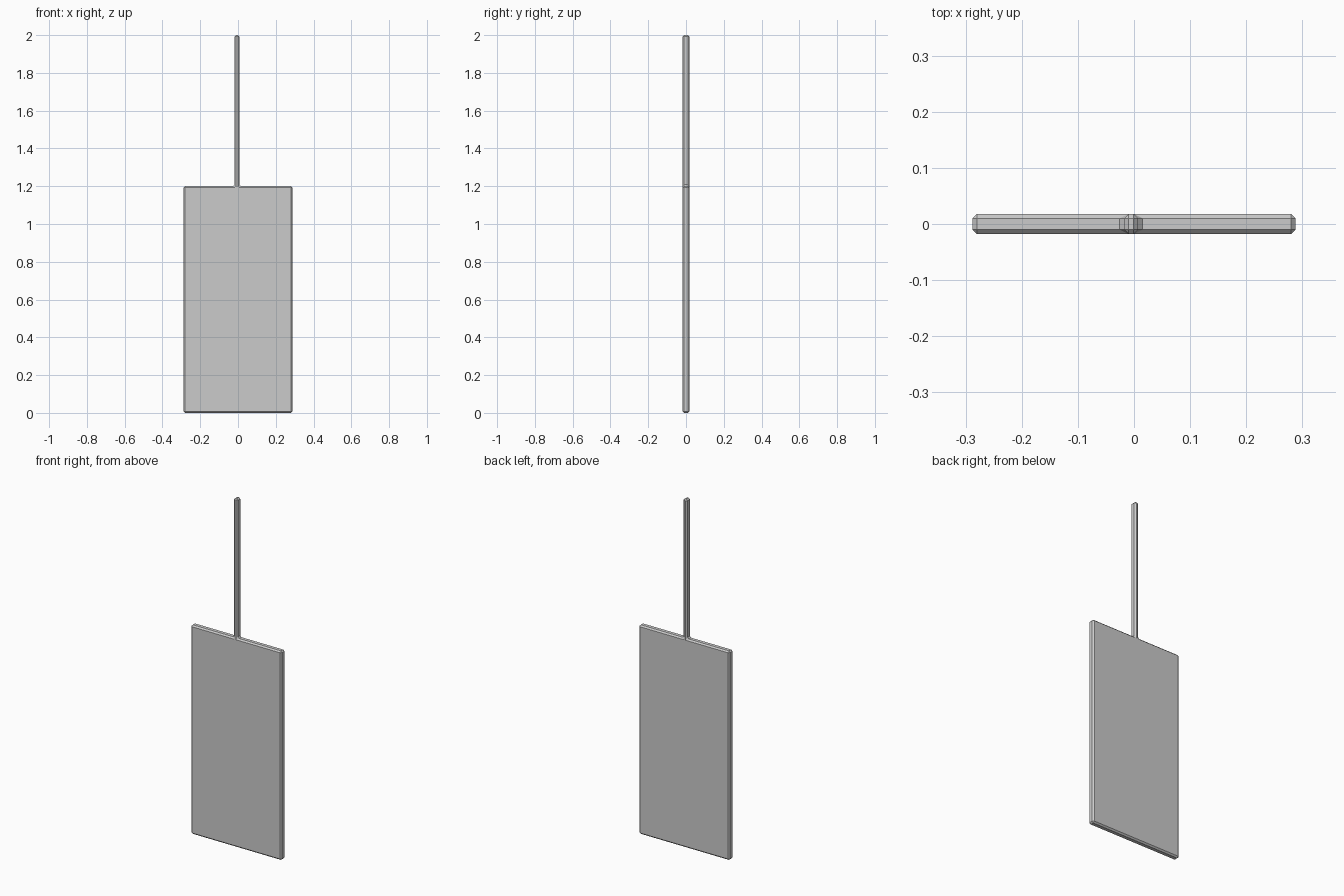
import bpy, bmesh

if "Cube" in bpy.data.objects:
    bpy.data.objects.remove(bpy.data.objects["Cube"])

HALF_W, HALF_T = 0.288, 0.018      # panel half width, half thickness
PANEL_TOP, TOP = 1.2, 2.0
ROD_X, ROD_HALF = -0.005, 0.0125   # rod sits slightly left of centre

# Shared outline of panel and rod, as one continuous slab
outline = [(-HALF_W, 0), (HALF_W, 0), (HALF_W, PANEL_TOP),
           (ROD_X + ROD_HALF, PANEL_TOP), (ROD_X + ROD_HALF, TOP),
           (ROD_X - ROD_HALF, TOP), (ROD_X - ROD_HALF, PANEL_TOP),
           (-HALF_W, PANEL_TOP)]

bm = bmesh.new()
face = bm.faces.new([bm.verts.new((x, -HALF_T, z)) for x, z in outline])
ext = bmesh.ops.extrude_face_region(bm, geom=[face], use_keep_orig=True)
new_verts = [g for g in ext["geom"] if isinstance(g, bmesh.types.BMVert)]
bmesh.ops.translate(bm, verts=new_verts, vec=(0, 2 * HALF_T, 0))
bmesh.ops.recalc_face_normals(bm, faces=bm.faces)
mesh = bpy.data.meshes.new("panel_with_rod")
bm.to_mesh(mesh)
bm.free()

paddle = bpy.data.objects.new("panel_with_rod", mesh)
bpy.context.collection.objects.link(paddle)

# Flat chamfer on every edge, including the inner corners at the rod base
bevel = paddle.modifiers.new("chamfer", 'BEVEL')
bevel.width = 0.008
bevel.segments = 1
bevel.limit_method = 'ANGLE'
